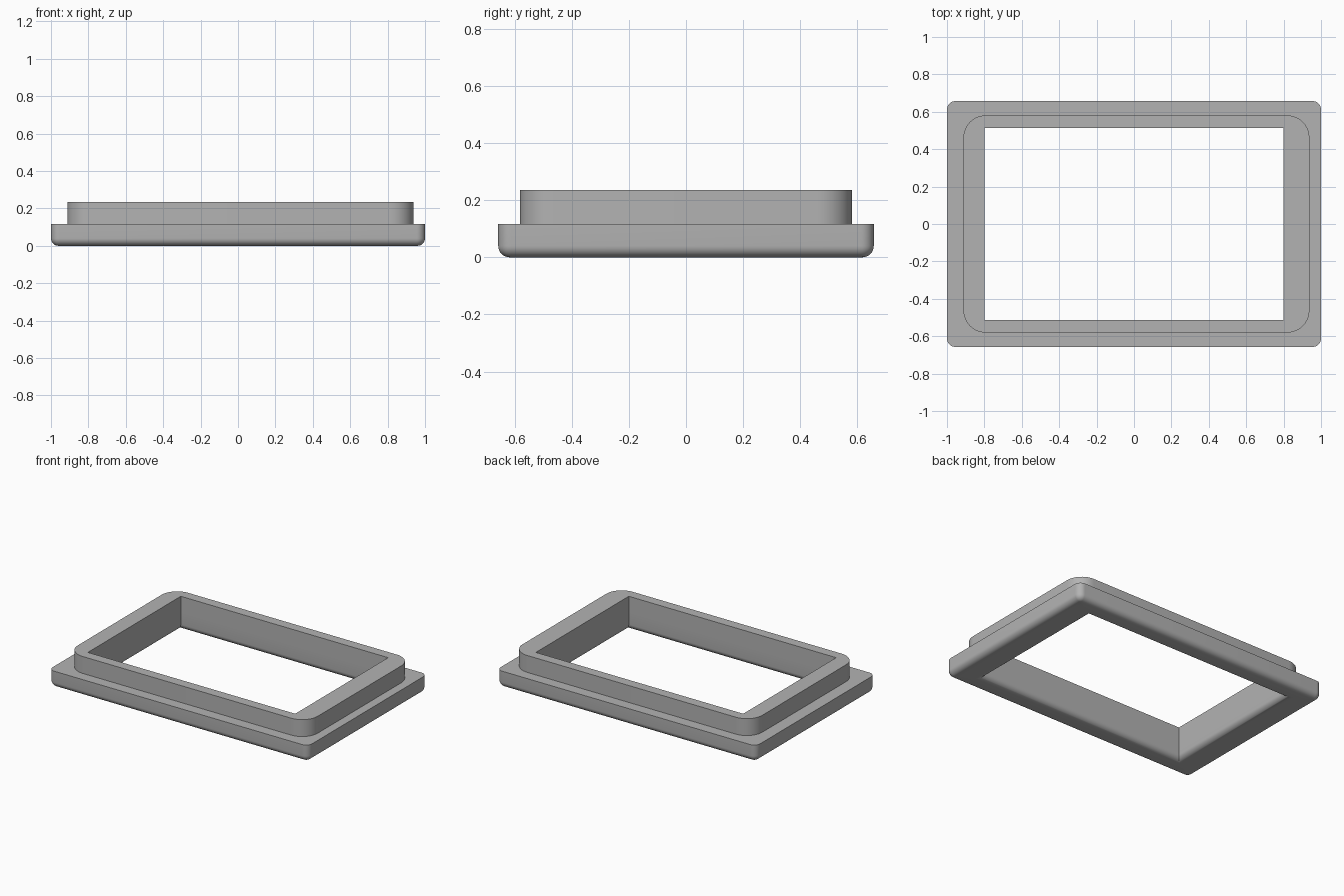
import bpy
import bmesh
from math import cos, sin, pi, radians
from mathutils import Vector

cube = bpy.data.objects.get("Cube")
if cube:
    bpy.data.objects.remove(cube, do_unlink=True)

STEPS = 10                      # segments per rounded corner
FLANGE_TOP, COLLAR_TOP = 0.117, 0.235
FILLET = 0.04

grey = bpy.data.materials.new("plain grey")
grey.use_nodes = True
colour = (0.45, 0.45, 0.45, 1)
grey.diffuse_color = colour
grey.node_tree.nodes["Principled BSDF"].inputs["Base Color"].default_value = colour


def rounded_rect(half_x, half_y, radius, z, shift=0.0):
    """Counter-clockwise loop of points; a zero radius gives sharp corners."""
    points = []
    for i, (sx, sy) in enumerate([(1, 1), (-1, 1), (-1, -1), (1, -1)]):
        cx, cy = sx * (half_x - radius) + shift, sy * (half_y - radius)
        for k in range(STEPS + 1):
            a = (i + k / STEPS) * pi / 2
            points.append(Vector((cx + radius * cos(a), cy + radius * sin(a), z)))
    return points


def loft(name, loops):
    """Skin a run of matching loops into one surface."""
    bm = bmesh.new()
    rows = [[bm.verts.new(p) for p in loop] for loop in loops]
    for low, high in zip(rows, rows[1:]):
        for j in range(len(low)):
            k = (j + 1) % len(low)
            bm.faces.new((low[j], low[k], high[k], high[j]))
    bmesh.ops.remove_doubles(bm, verts=bm.verts, dist=1e-5)
    mesh = bpy.data.meshes.new(name)
    bm.to_mesh(mesh)
    bm.free()
    mesh.materials.append(grey)
    obj = bpy.data.objects.new(name, mesh)
    bpy.context.collection.objects.link(obj)
    bpy.ops.object.select_all(action="DESELECT")
    bpy.context.view_layer.objects.active = obj
    obj.select_set(True)
    bpy.ops.object.shade_smooth_by_angle(angle=radians(35))
    return obj


def opening(z, grow=0.0):
    return rounded_rect(0.80 + grow, 0.512 + grow, 0, z)


def flange_edge(z, inset=0.0):
    return rounded_rect(1 - inset, 0.657 - inset, 0.045 - inset, z)


def collar_edge(z):
    return rounded_rect(0.925, 0.581, 0.12, z, shift=0.013)


# Flange: opening wall, rounded underside, outer wall, top ledge
arc = [i / 8 * pi / 2 for i in range(9)]
inner_fillet = [opening(FILLET * (1 - sin(a)), FILLET * (1 - cos(a))) for a in arc]
outer_fillet = [flange_edge(FILLET * (1 - cos(a)), FILLET * (1 - sin(a))) for a in arc]
loft("flange", [opening(FLANGE_TOP)] + inner_fillet + outer_fillet
     + [flange_edge(FLANGE_TOP), collar_edge(FLANGE_TOP)])

# Collar: outer wall, flat rim, opening wall
loft("collar", [collar_edge(FLANGE_TOP), collar_edge(COLLAR_TOP),
                opening(COLLAR_TOP), opening(FLANGE_TOP)])
